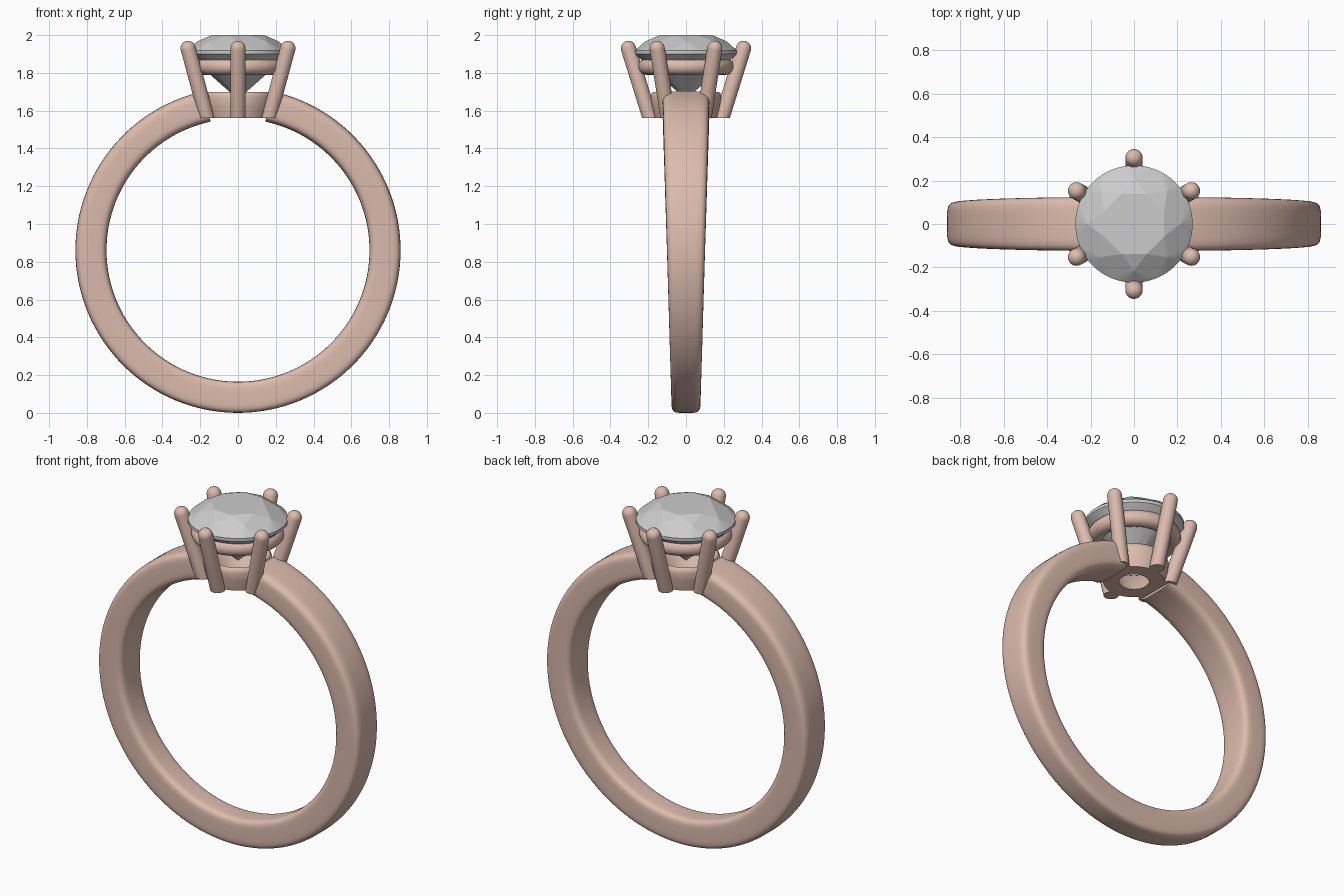
import bpy, bmesh
from math import sin, cos, pi, copysign
from mathutils import Vector, Matrix

if "Cube" in bpy.data.objects:
    bpy.data.objects.remove(bpy.data.objects["Cube"])

gold = bpy.data.materials.new("rose_gold")
gold.diffuse_color = (0.72, 0.50, 0.42, 1)
gold.use_nodes = True
gold.node_tree.nodes["Principled BSDF"].inputs["Base Color"].default_value = gold.diffuse_color


def finish(name, bm, mat=None, smooth=True):
    bmesh.ops.recalc_face_normals(bm, faces=bm.faces)
    me = bpy.data.meshes.new(name)
    bm.to_mesh(me)
    bm.free()
    ob = bpy.data.objects.new(name, me)
    bpy.context.collection.objects.link(ob)
    if mat:
        me.materials.append(mat)
    if smooth:
        bpy.ops.object.select_all(action='DESELECT')
        ob.select_set(True)
        bpy.context.view_layer.objects.active = ob
        bpy.ops.object.shade_smooth_by_angle(angle=0.7)
    return ob


def loft(bm, rings, cap=True, close=False):
    """Skin a list of equally long closed point loops."""
    vs = [[bm.verts.new(p) for p in r] for r in rings]
    n = len(vs[0])
    pairs = list(zip(vs, vs[1:])) + ([(vs[-1], vs[0])] if close else [])
    for a, b in pairs:
        for i in range(n):
            j = (i + 1) % n
            bm.faces.new((a[i], a[j], b[j], b[i]))
    if cap:
        bm.faces.new(vs[0])
        bm.faces.new(vs[-1])


def lathe(name, profile, n=64):
    bm = bmesh.new()
    loft(bm, [[(r * cos(2 * pi * i / n), r * sin(2 * pi * i / n), z)
               for i in range(n)] for r, z in profile], cap=False, close=True)
    return finish(name, bm, gold)


# Band: tapered rounded-rectangle section swept around, open at the setting
def band_ring(a, n=40):
    half_w = 0.101 + 0.024 * cos(a)
    pts = []
    for i in range(n):
        t = 2 * pi * (i + 0.5) / n
        c, s = (copysign(abs(f) ** 0.4, f) for f in (cos(t), sin(t)))
        r = 0.7785 + 0.0825 * c
        pts.append((r * sin(a), half_w * s, 0.861 + r * cos(a)))
    return pts


bm = bmesh.new()
start, steps = 0.21, 120
loft(bm, [band_ring(start + (2 * pi - 2 * start) * k / steps) for k in range(steps + 1)])
finish("band", bm, gold)

# Collar: hollow cup joining band and prongs
lathe("collar", [(0.08, 1.56), (0.165, 1.56), (0.18, 1.62), (0.187, 1.67),
                 (0.182, 1.692), (0.172, 1.70), (0.16, 1.69)])

# Gallery rail: round wire under the stone
lathe("gallery_rail", [(0.208 + 0.045 * cos(2 * pi * k / 20), 1.834 + 0.045 * sin(2 * pi * k / 20))
                       for k in range(20)], 72)

# Prongs: leaning rods with domed tips and a level foot
RAD, N = 0.04, 24
foot, tip = Vector((0.19, 0, 1.56)), Vector((0.305, 0, 1.93))
axis = (tip - foot).normalized()
u, v = Vector((0, 1, 0)), axis.cross(Vector((0, 1, 0)))


def disc(c, r):
    return [c + r * (u * cos(2 * pi * i / N) + v * sin(2 * pi * i / N)) for i in range(N)]


for k in range(6):
    rings = [[p - axis * ((p.z - foot.z) / axis.z) for p in disc(foot, RAD)]]
    for j in range(7):
        t = j / 6 * 1.5
        rings.append(disc(tip + axis * RAD * sin(t), RAD * cos(t)))
    bm = bmesh.new()
    loft(bm, rings)
    bm.transform(Matrix.Rotation(pi / 6 + k * pi / 3, 4, 'Z'))
    finish(f"prong_{k + 1}", bm, gold)

# Stone: brilliant cut, facets from the hull of its facet corners
bm = bmesh.new()
for n, r, z, off in [(8, 0.15, 2.0, 0), (8, 0.215, 1.967, 0.5), (64, 0.27, 1.918, 0),
                     (64, 0.27, 1.9, 0), (8, 0.07, 1.722, 0.5)]:
    for i in range(n):
        a = 2 * pi * (i + off) / n + pi / 8
        bm.verts.new((r * cos(a), r * sin(a), z))
bm.verts.new((0, 0, 1.662))
bmesh.ops.convex_hull(bm, input=bm.verts)
finish("stone", bm, smooth=False)
